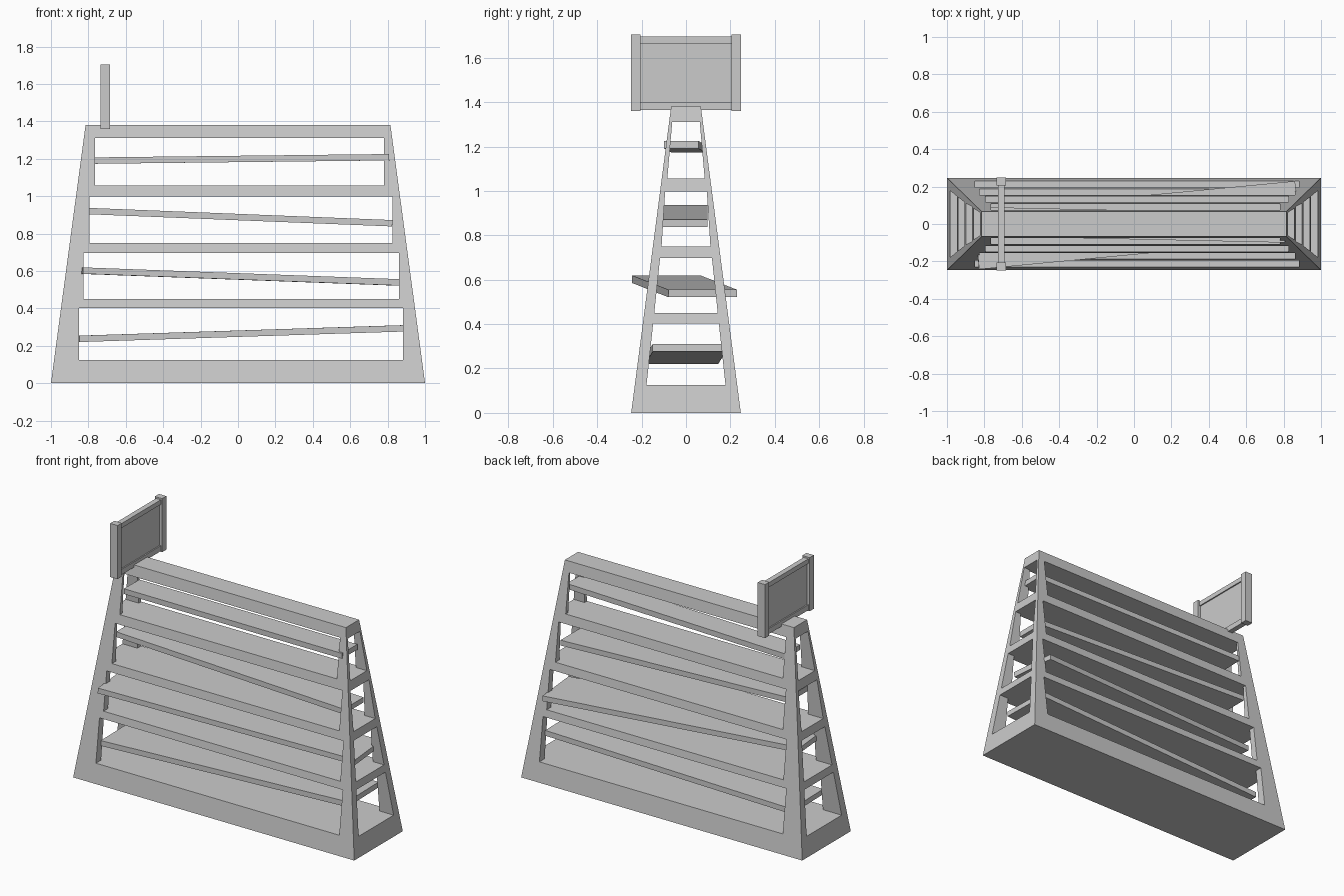
import bpy, bmesh
from mathutils import Vector

if "Cube" in bpy.data.objects:
    bpy.data.objects.remove(bpy.data.objects["Cube"])


def hexa(name, bottom, top):
    """Six-sided solid from two loops of four points."""
    bm = bmesh.new()
    b = [bm.verts.new(p) for p in bottom]
    t = [bm.verts.new(p) for p in top]
    bm.faces.new(b[::-1])
    bm.faces.new(t)
    for i in range(4):
        j = (i + 1) % 4
        bm.faces.new((b[i], b[j], t[j], t[i]))
    bmesh.ops.recalc_face_normals(bm, faces=bm.faces)
    me = bpy.data.meshes.new(name)
    bm.to_mesh(me)
    bm.free()
    ob = bpy.data.objects.new(name, me)
    bpy.context.collection.objects.link(ob)
    return ob


def rect(x0, x1, y0, y1, z):
    return [(x0, y0, z), (x1, y0, z), (x1, y1, z), (x0, y1, z)]


def box(name, x0, x1, y0, y1, z0, z1):
    return hexa(name, rect(x0, x1, y0, y1, z0), rect(x0, x1, y0, y1, z1))


def cut(target, cutter):
    cutter.hide_render = True
    mod = target.modifiers.new("cut", 'BOOLEAN')
    mod.operation = 'DIFFERENCE'
    mod.solver = 'EXACT'
    mod.object = cutter
    bpy.context.view_layer.objects.active = target
    bpy.ops.object.modifier_apply(modifier=mod.name)
    bpy.data.objects.remove(cutter)


# Tapered solid body, opened front-to-back and side-to-side on four levels
frame = hexa("tapered_frame", rect(-1, 1, -.247, .247, 0),
             rect(-.815, .815, -.067, .067, 1.38))
# z low, z high, window left, window right, side half width low, high
levels = [(.125, .403, -.85, .882, .178, .148),
          (.45, .697, -.825, .86, .143, .117),
          (.75, .997, -.793, .825, .11, .094),
          (1.057, 1.31, -.765, .78, .084, .062)]
for z0, z1, xl, xr, w0, w1 in levels:
    cut(frame, box("window_cutter", xl, xr, -1, 1, z0, z1))
    cut(frame, hexa("side_cutter", rect(-2, 2, -w0, w0, z0), rect(-2, 2, -w1, w1, z1)))


# Loose tilted and slightly yawed planks
def plank(name, left, right, width, thick=.034):
    a, b = Vector(left), Vector(right)
    along = (b - a).normalized()
    side = Vector((0, 0, 1)).cross(along).normalized() * width / 2
    up = along.cross(side).normalized() * thick / 2

    def loop(u):
        return [a - side + u, b - side + u, b + side + u, a + side + u]
    return hexa(name, loop(-up), loop(up))


plank("bottom_plank", (-.85, -.02, .237), (.88, .015, .293), .33)
plank("lower_plank", (-.843, -.088, .602), (.875, .075, .538), .31)
plank("upper_plank", (-.795, -.003, .92), (.825, -.003, .855), .2)
plank("top_plank", (-.765, .012, 1.19), (.81, -.022, 1.208), .155)

# Sign board across the top: two posts, two rails and a thin panel
sx = -.71
for label, s in (("front", -1), ("back", 1)):
    y0, y1 = sorted((s * .205, s * .248))
    box("sign_post_" + label, sx - .026, sx + .026, y0, y1, 1.36, 1.705)
box("sign_rail_bottom", sx - .017, sx + .017, -.205, .205, 1.365, 1.4)
box("sign_rail_top", sx - .017, sx + .017, -.205, .205, 1.665, 1.695)
box("sign_panel", sx - .009, sx + .009, -.205, .205, 1.4, 1.665)
